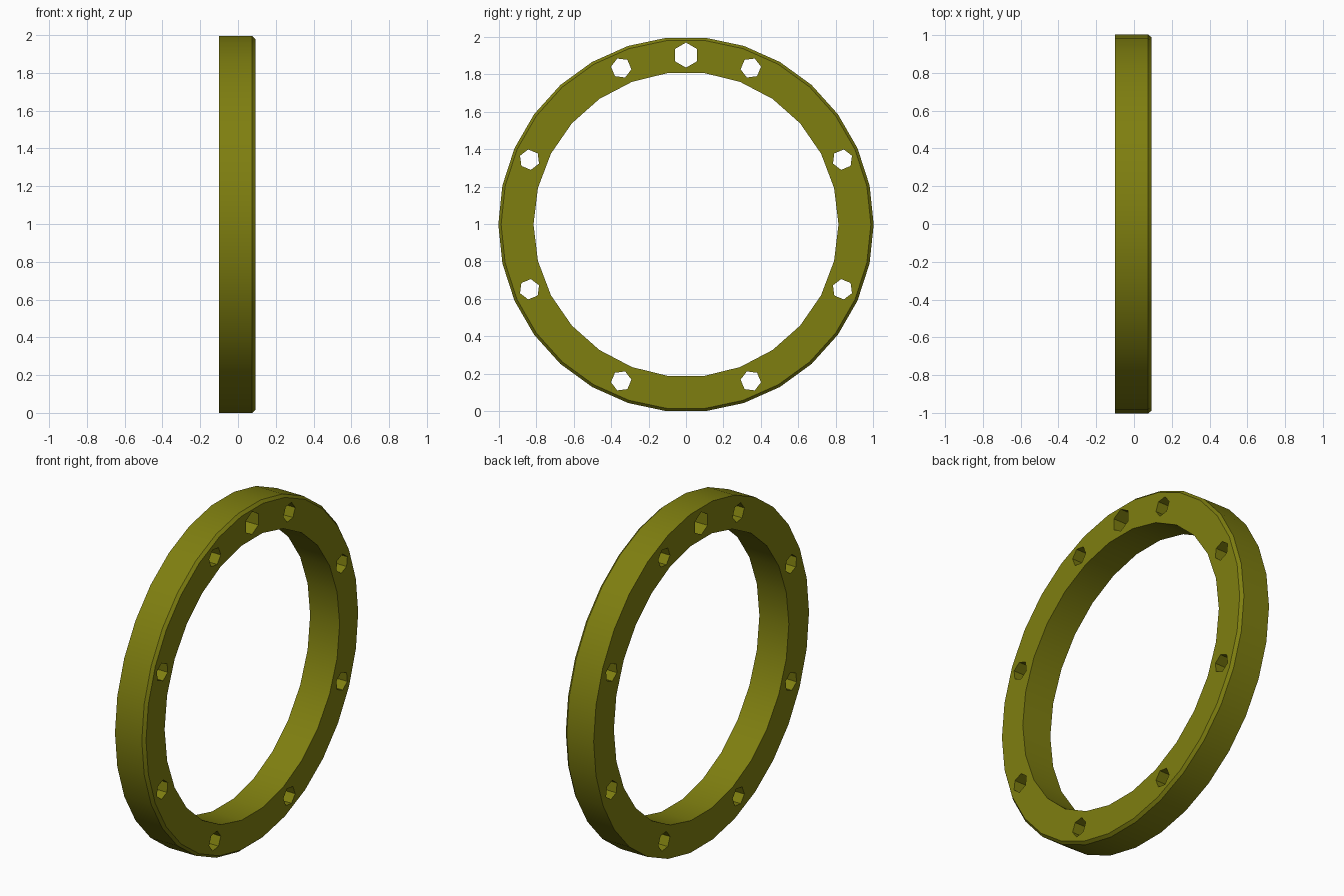
import bpy, bmesh
from math import cos, sin, pi, radians

if "Cube" in bpy.data.objects:
    bpy.data.objects.remove(bpy.data.objects["Cube"])

bm = bmesh.new()


def loop(cy, cz, r, n, start):
    """Closed polygon outline in the back plane of the ring."""
    vs = [bm.verts.new((-0.1, cy + r * cos(start + 2 * pi * i / n),
                        cz + r * sin(start + 2 * pi * i / n))) for i in range(n)]
    for i in range(n):
        bm.edges.new((vs[i], vs[(i + 1) % n]))


# Outer rim and inner opening
loop(0, 1, 1.003, 30, pi / 2 + pi / 30)
loop(0, 1, 0.815, 26, pi / 2 + pi / 26)

# Eight bolt holes and one larger hole at the top
for k in range(8):
    a = radians(22.5 + 45 * k)
    loop(0.905 * cos(a), 1 + 0.905 * sin(a), 0.055, 6, a)
loop(0, 1.905, 0.067, 6, pi / 2)

# Fill the plate, then extrude to the rim shoulder and to the front face
bmesh.ops.triangle_fill(bm, edges=bm.edges[:], use_beauty=True, normal=(1, 0, 0))
faces = bm.faces[:]
for x in (0.075, 0.092):
    out = bmesh.ops.extrude_face_region(bm, geom=faces)["geom"]
    faces = [g for g in out if isinstance(g, bmesh.types.BMFace)]
    for v in {v for f in faces for v in f.verts}:
        v.co.x = x

# Narrow chamfer on the outer front edge
for v in {v for f in faces for v in f.verts}:
    y, z = v.co.y, v.co.z - 1
    if (y * y + z * z) ** 0.5 > 0.99:
        v.co.y, v.co.z = y * 0.985, 1 + z * 0.985

bmesh.ops.recalc_face_normals(bm, faces=bm.faces[:])
# Fit exactly onto the ground
low = min(v.co.z for v in bm.verts)
bmesh.ops.translate(bm, verts=bm.verts[:], vec=(0, 0, -low))

mesh = bpy.data.meshes.new("flange_ring")
bm.to_mesh(mesh)
bm.free()
ring = bpy.data.objects.new("flange_ring", mesh)
bpy.context.collection.objects.link(ring)

mat = bpy.data.materials.new("olive")
mat.diffuse_color = (0.21, 0.21, 0.005, 1)
mat.use_nodes = True
mat.node_tree.nodes["Principled BSDF"].inputs["Base Color"].default_value = mat.diffuse_color
mesh.materials.append(mat)

bpy.context.view_layer.objects.active = ring
ring.select_set(True)
bpy.ops.object.shade_smooth_by_angle(angle=radians(30))
